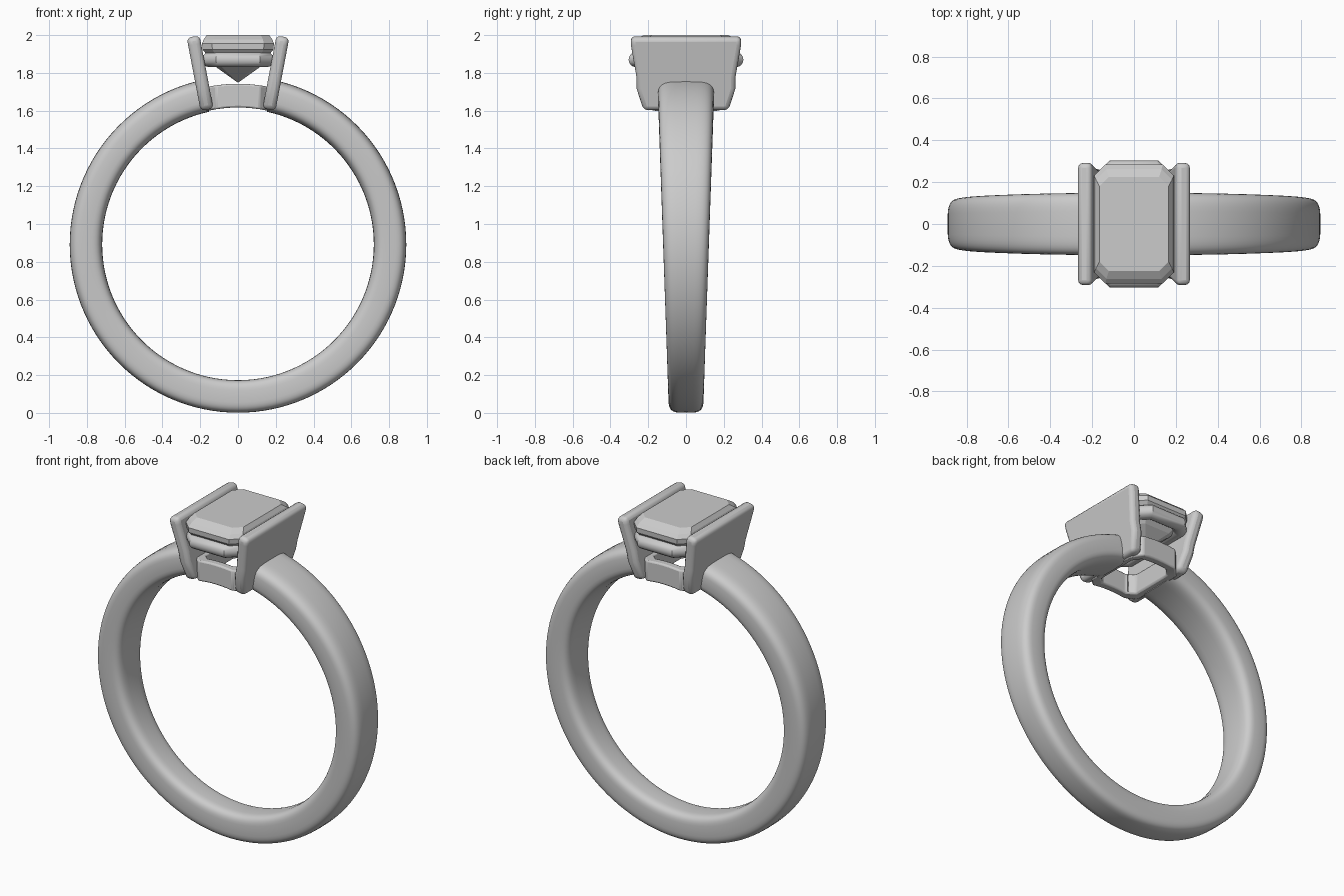
import bpy, bmesh
from math import sin, cos, pi, sqrt, radians

if "Cube" in bpy.data.objects:
    bpy.data.objects.remove(bpy.data.objects["Cube"])

CZ = 0.892  # height of the ring centre


def finish(name, bm, smooth=None, bevel=0, segs=3):
    bmesh.ops.recalc_face_normals(bm, faces=bm.faces)
    me = bpy.data.meshes.new(name)
    bm.to_mesh(me)
    bm.free()
    ob = bpy.data.objects.new(name, me)
    bpy.context.collection.objects.link(ob)
    if bevel:
        m = ob.modifiers.new("soft_edges", "BEVEL")
        m.width, m.segments, m.limit_method = bevel, segs, "ANGLE"
        m.angle_limit = radians(40)
    if smooth:
        bpy.ops.object.select_all(action="DESELECT")
        ob.select_set(True)
        bpy.context.view_layer.objects.active = ob
        bpy.ops.object.shade_smooth_by_angle(angle=radians(smooth))
    return ob


def loft(bm, rings, closed=False):
    """Join equal-length point rings with quads; cap the ends unless closed."""
    vs = [[bm.verts.new(p) for p in r] for r in rings]
    n = len(vs[0])
    for i in range(len(vs) if closed else len(vs) - 1):
        a, b = vs[i], vs[(i + 1) % len(vs)]
        for j in range(n):
            k = (j + 1) % n
            bm.faces.new((a[j], a[k], b[k], b[j]))
    if not closed:
        bm.faces.new(vs[0])
        bm.faces.new(vs[-1])


def octagon(hx, hy, c):
    q = [(hx, hy - c), (hx - c, hy)]
    return (q + [(-x, y) for x, y in q[::-1]] + [(-x, -y) for x, y in q]
            + [(x, -y) for x, y in q[::-1]])


def spow(v, e):
    return abs(v) ** e * (1 if v >= 0 else -1)


# Band: open sweep, wider at the top, ending inside the side plates
bm = bmesh.new()
rings = []
gap, steps, sides = 0.215, 112, 40
for i in range(steps + 1):
    a = gap + (2 * pi - 2 * gap) * i / steps
    ring = []
    for j in range(sides):
        t = 2 * pi * j / sides
        r = 0.805 + 0.086 * spow(cos(t), 0.55)
        hw = 0.09 + 0.035 * (CZ + 0.805 * cos(a))
        ring.append((r * sin(a), hw * spow(sin(t), 0.5), CZ + r * cos(a)))
    rings.append(ring)
loft(bm, rings)
finish("band", bm, smooth=50)

# Side plates: leaning trapezoids holding the stone
outline = [(0.225, 1.605), (0.262, 1.72), (0.262, 1.78), (0.292, 1.95), (0.292, 1.992)]
outline = outline + [(-y, z) for y, z in outline[::-1]]
for s, side in ((-1, "left"), (1, "right")):
    bm = bmesh.new()
    rings = []
    for off in (-0.034, 0.034):
        rings.append([(s * (0.164 + (z - 1.605) * 0.19 + off), y, z - off * 0.18)
                      for y, z in outline])
    loft(bm, rings)
    finish(side + "_plate", bm, smooth=40, bevel=0.024)

# Gallery: octagonal frame following the curve of the band
bm = bmesh.new()
loops = []
for hx, hy, c, R in ((0.17, 0.22, 0.055, 0.725), (0.17, 0.22, 0.055, 0.85),
                     (0.125, 0.17, 0.04, 0.85), (0.125, 0.17, 0.04, 0.725)):
    pts = octagon(hx, hy, c)
    dense = []
    for i, p in enumerate(pts):
        q = pts[(i + 1) % 8]
        dense += [(p[0] + (q[0] - p[0]) * k / 6, p[1] + (q[1] - p[1]) * k / 6)
                  for k in range(6)]
    loops.append([(x, y, CZ + sqrt(R * R - x * x)) for x, y in dense])
loft(bm, loops, closed=True)
finish("gallery", bm, smooth=30, bevel=0.012, segs=2)

# Seat rail: round octagonal wire below the girdle
bm = bmesh.new()
core = octagon(0.15, 0.264, 0.05)
rings = []
for j in range(16):
    t = 2 * pi * j / 16
    d = 0.04 * cos(t)
    rings.append([(x, y, 1.87 + 0.04 * sin(t))
                  for x, y in octagon(0.15 + d, 0.264 + d, 0.05 + 0.586 * d)])
loft(bm, rings, closed=True)
finish("seat_rail", bm, smooth=35)

# Stone: step-cut octagon with flat facets
bm = bmesh.new()
levels = ((0.003, 0.10, 0.002, 1.75), (0.115, 0.20, 0.03, 1.83),
          (0.188, 0.282, 0.052, 1.925), (0.19, 0.284, 0.053, 1.955),
          (0.182, 0.262, 0.05, 1.977), (0.165, 0.225, 0.045, 2.0))
loft(bm, [[(x, y, z) for x, y in octagon(hx, hy, c)] for hx, hy, c, z in levels])
finish("stone", bm)
